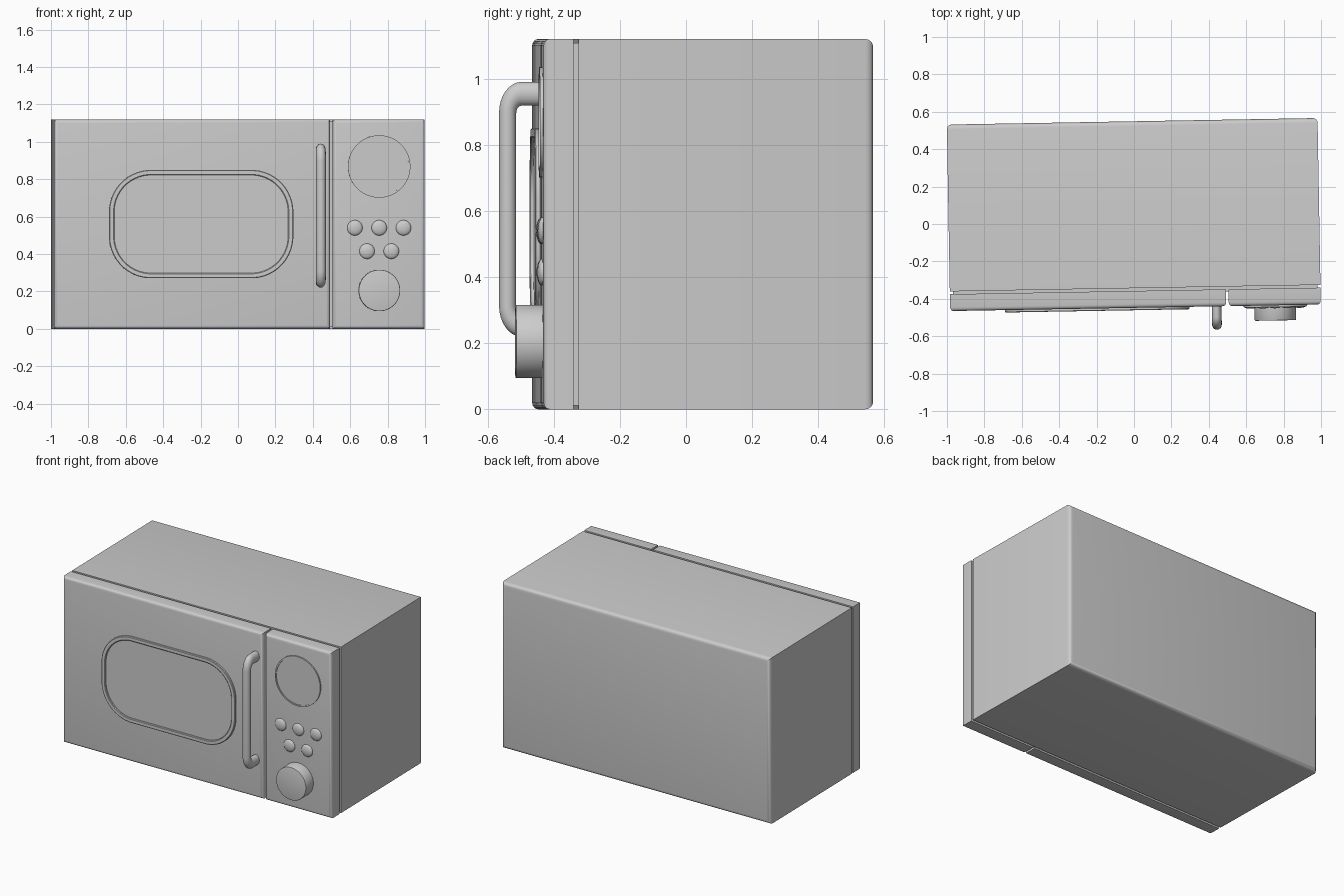
import bpy, bmesh
from math import sin, cos, pi, radians

if "Cube" in bpy.data.objects:
    bpy.data.objects.remove(bpy.data.objects["Cube"])

TURN = radians(1.01)      # the whole model sits slightly turned
H = 1.12                  # overall height
FRONT = -0.448            # door and panel face


def finish(bm, name, smooth=True):
    bmesh.ops.recalc_face_normals(bm, faces=bm.faces)
    mesh = bpy.data.meshes.new(name)
    bm.to_mesh(mesh)
    bm.free()
    obj = bpy.data.objects.new(name, mesh)
    bpy.context.collection.objects.link(obj)
    obj.rotation_euler.z = TURN
    if smooth:
        shade(obj)
    return obj


def shade(obj):
    bpy.ops.object.select_all(action='DESELECT')
    obj.select_set(True)
    bpy.context.view_layer.objects.active = obj
    bpy.ops.object.shade_smooth_by_angle(angle=radians(32))


def box(name, x0, x1, y0, y1, z0, z1, round_y=None, width=0.02):
    """Box whose face at y = round_y gets rounded edges."""
    bm = bmesh.new()
    bmesh.ops.create_cube(bm, size=1)
    for v in bm.verts:
        v.co.x = x1 if v.co.x > 0 else x0
        v.co.y = y1 if v.co.y > 0 else y0
        v.co.z = z1 if v.co.z > 0 else z0
    if round_y is not None:
        edges = [e for e in bm.edges
                 if all(abs(v.co.y - round_y) < 1e-5 for v in e.verts)]
        bmesh.ops.bevel(bm, geom=edges, offset=width, segments=4,
                        profile=0.5, affect='EDGES')
    return finish(bm, name)


def loft(name, cx, cz, hx, hz, r, steps, n=12):
    """Rounded outline lofted through (inset, y) steps and capped."""
    bm = bmesh.new()
    loops = []
    for inset, y in steps:
        rr = max(r - inset, 0.0005)
        loop = []
        for q, (sx, sz) in enumerate([(1, 1), (-1, 1), (-1, -1), (1, -1)]):
            for i in range(n):
                a = (q + (i + 0.5) / n) * pi / 2
                loop.append(bm.verts.new((cx + sx * (hx - r) + rr * cos(a), y,
                                          cz + sz * (hz - r) + rr * sin(a))))
        loops.append(loop)
    for a, b in zip(loops, loops[1:]):
        for i in range(len(a)):
            j = (i + 1) % len(a)
            bm.faces.new((a[i], a[j], b[j], b[i]))
    bm.faces.new(loops[0])
    bm.faces.new(loops[-1])
    return finish(bm, name)


# Cabinet, recessed seam, door and control panel
box("cabinet", -0.991, 0.991, -0.343, 0.549, 0, H, 0.549, 0.025)
box("seam_core", -0.975, 0.975, -0.37, -0.33, 0.012, H - 0.012)
box("door", -0.991, 0.485, FRONT, -0.358, 0, H, FRONT)
box("control_panel", 0.499, 0.991, FRONT, -0.358, 0, H, FRONT)

# Window: raised frame around a lower pane
loft("window_frame", -0.205, 0.56, 0.493, 0.29, 0.225,
     [(0, FRONT + 0.005), (0, -0.458), (0.004, -0.461), (0.024, -0.461),
      (0.028, -0.458), (0.028, -0.4495)])

# Round display with a thin rim
loft("display", 0.747, 0.868, 0.167, 0.167, 0.167,
     [(0, FRONT + 0.005), (0, -0.457), (0.009, -0.457), (0.009, -0.4525)], 16)

# Domed buttons
for i, (x, z) in enumerate([(0.617, 0.54), (0.747, 0.54), (0.877, 0.54),
                            (0.682, 0.415), (0.812, 0.415)]):
    r = 0.041
    dome = [(r * (1 - cos(k * pi / 12)), FRONT - 0.016 * sin(k * pi / 12))
            for k in range(6)]
    loft(f"button_{i + 1}", x, z, r, r, r,
         [(0, FRONT + 0.005)] + dome + [(r, FRONT - 0.016)], 6)

# Turning knob
loft("knob", 0.747, 0.205, 0.111, 0.111, 0.111,
     [(0, FRONT + 0.005), (0, -0.525), (0.0015, -0.528), (0.005, -0.529)], 16)

# Door handle: bent round bar, stretched upwards
HX, HY, HALF, BEND, STRETCH = 0.434, -0.547, 0.253, 0.042, 1.38
upper = [(-0.44, HALF)]
for k in range(9):
    a = k * pi / 16
    upper.append((HY + BEND - BEND * sin(a), HALF - BEND + BEND * cos(a)))
path = upper + [(y, -z) for y, z in reversed(upper)]
curve = bpy.data.curves.new("door_handle", 'CURVE')
curve.dimensions = '3D'
curve.bevel_depth = 0.026
curve.bevel_resolution = 6
curve.use_fill_caps = True
spline = curve.splines.new('POLY')
spline.points.add(len(path) - 1)
for p, (y, z) in zip(spline.points, path):
    p.co = (HX, y, z, 1)
handle = bpy.data.objects.new("door_handle", curve)
bpy.context.collection.objects.link(handle)
handle.location.z = 0.605
handle.scale.z = STRETCH
handle.rotation_euler.z = TURN
bpy.ops.object.select_all(action='DESELECT')
handle.select_set(True)
bpy.context.view_layer.objects.active = handle
bpy.ops.object.convert(target='MESH')
shade(bpy.context.view_layer.objects.active)
